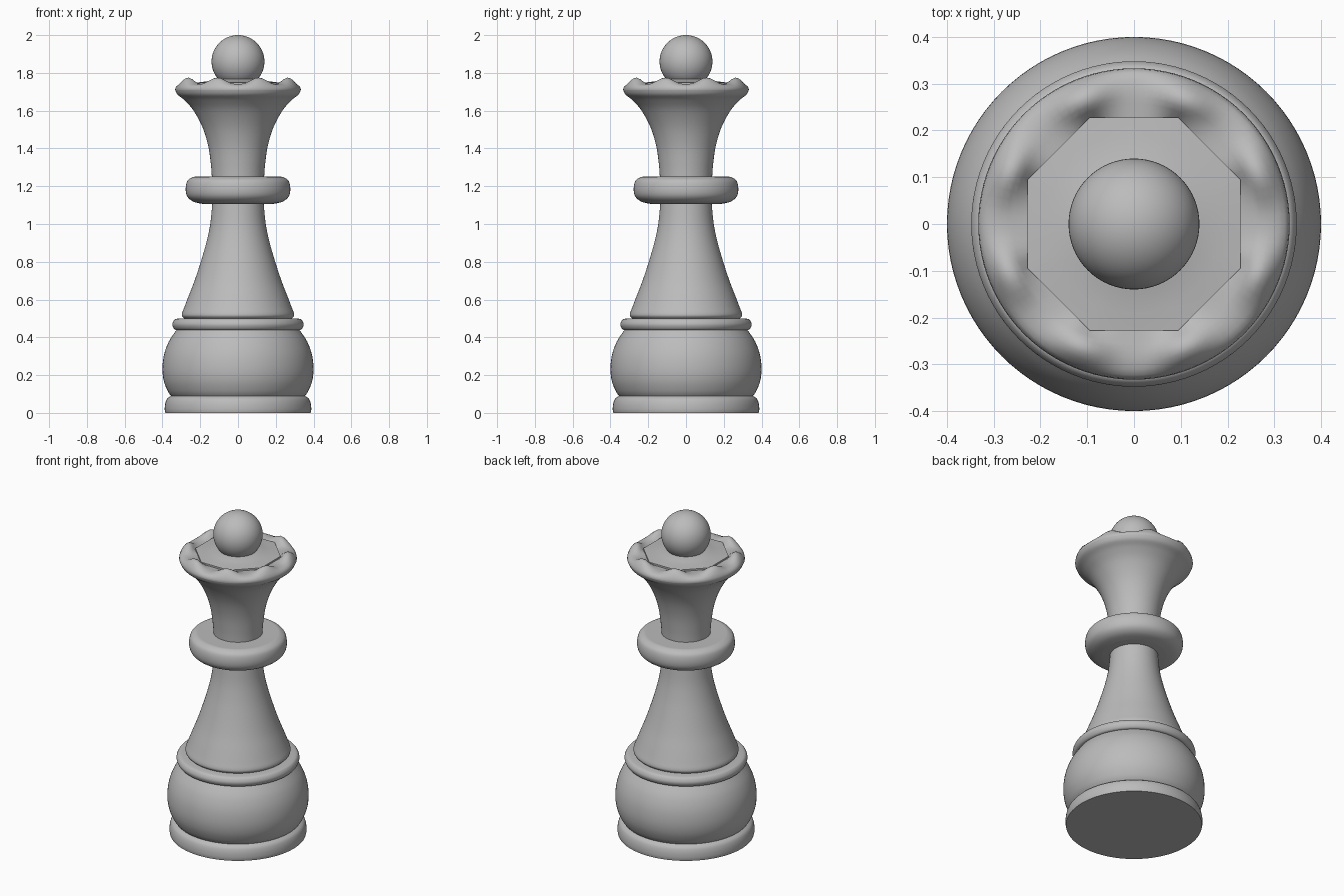
import bpy, bmesh, math
from mathutils import Vector

cube = bpy.data.objects.get("Cube")
if cube:
    bpy.data.objects.remove(cube, do_unlink=True)

SEGMENTS = 96

grey = bpy.data.materials.new("plain_grey")
grey.use_nodes = True
GREY = (0.5, 0.5, 0.5, 1)
grey.diffuse_color = GREY
grey.node_tree.nodes["Principled BSDF"].inputs["Base Color"].default_value = GREY


def smooth_profile(points, steps=5):
    """Round a (radius, height) profile with a curve through its points."""
    pts = [Vector(p) for p in points]
    pts = [pts[0]] + pts + [pts[-1]]
    out = []
    for a, b, c, d in zip(pts, pts[1:], pts[2:], pts[3:]):
        for i in range(steps):
            t = i / steps
            out.append(0.5 * (2 * b + (c - a) * t + (2 * a - 5 * b + 4 * c - d) * t * t
                              + (3 * b - a - 3 * c + d) * t ** 3))
    return [tuple(p) for p in out + [pts[-1]]]


def lathe(name, rings):
    """Skin rings, each a (radius, height) pair or a function of the angle."""
    bm = bmesh.new()
    loops = []
    for ring in rings:
        loop = []
        for i in range(SEGMENTS):
            a = math.tau * i / SEGMENTS
            r, z = ring(a) if callable(ring) else ring
            loop.append(bm.verts.new((r * math.cos(a), r * math.sin(a), z)))
        loops.append(loop)
    for low, high in zip(loops, loops[1:]):
        for i in range(SEGMENTS):
            j = (i + 1) % SEGMENTS
            bm.faces.new((low[i], low[j], high[j], high[i]))
    bm.faces.new(loops[0][::-1])
    bm.faces.new(loops[-1])
    mesh = bpy.data.meshes.new(name)
    bm.to_mesh(mesh)
    bm.free()
    obj = bpy.data.objects.new(name, mesh)
    bpy.context.collection.objects.link(obj)
    finish(obj)


def finish(obj):
    obj.data.materials.append(grey)
    bpy.ops.object.select_all(action="DESELECT")
    obj.select_set(True)
    bpy.context.view_layer.objects.active = obj
    bpy.ops.object.shade_smooth_by_angle(angle=math.radians(35))


# Base: foot, rounded bulb and ring
lathe("foot", smooth_profile([(0.385, 0), (0.388, 0.02), (0.385, 0.05),
                              (0.375, 0.075), (0.355, 0.09)]))
lathe("base_bulb", smooth_profile([(0.35, 0.085), (0.372, 0.115), (0.393, 0.17), (0.4, 0.235),
                                   (0.391, 0.31), (0.365, 0.38), (0.325, 0.44)]))
lathe("base_ring", smooth_profile([(0.315, 0.437), (0.337, 0.443), (0.348, 0.468),
                                   (0.337, 0.493), (0.315, 0.5)]))

# Tapered stem with a small flange
lathe("stem", smooth_profile([(0.285, 0.5), (0.296, 0.512), (0.296, 0.528), (0.284, 0.56),
                              (0.261, 0.62), (0.23, 0.7), (0.197, 0.8), (0.168, 0.9),
                              (0.147, 1.0), (0.135, 1.12)]))

# Collar
lathe("collar", smooth_profile([(0.18, 1.105), (0.235, 1.118), (0.268, 1.145), (0.277, 1.185),
                                (0.268, 1.228), (0.24, 1.248), (0.215, 1.25)]))


# Flared crown with eight scallops around an octagonal top
def scallop(radius, height, rise):
    return lambda a: (radius, height + rise * ((1 - math.cos(8 * a)) / 2) ** 1.4)


def octagon(height):
    side = math.pi / 4
    return lambda a: (0.228 / math.cos((a + side / 2) % side - side / 2), height)


flare = smooth_profile([(0.138, 1.24), (0.143, 1.31), (0.157, 1.41), (0.187, 1.51), (0.235, 1.6),
                        (0.283, 1.655), (0.32, 1.685), (0.333, 1.71)])
lathe("crown", flare + [
    scallop(0.331, 1.722, 0.003), scallop(0.323, 1.732, 0.01), scallop(0.31, 1.737, 0.024),
    scallop(0.297, 1.74, 0.032), scallop(0.284, 1.741, 0.034), scallop(0.27, 1.741, 0.028),
    scallop(0.258, 1.74, 0.016), octagon(1.738), octagon(1.748),
    (0.19, 1.752), (0.145, 1.758), (0.1, 1.77)])

# Ball finial
bpy.ops.mesh.primitive_uv_sphere_add(segments=64, ring_count=32, radius=0.14, location=(0, 0, 1.86))
ball = bpy.context.object
ball.name = "ball_finial"
finish(ball)
